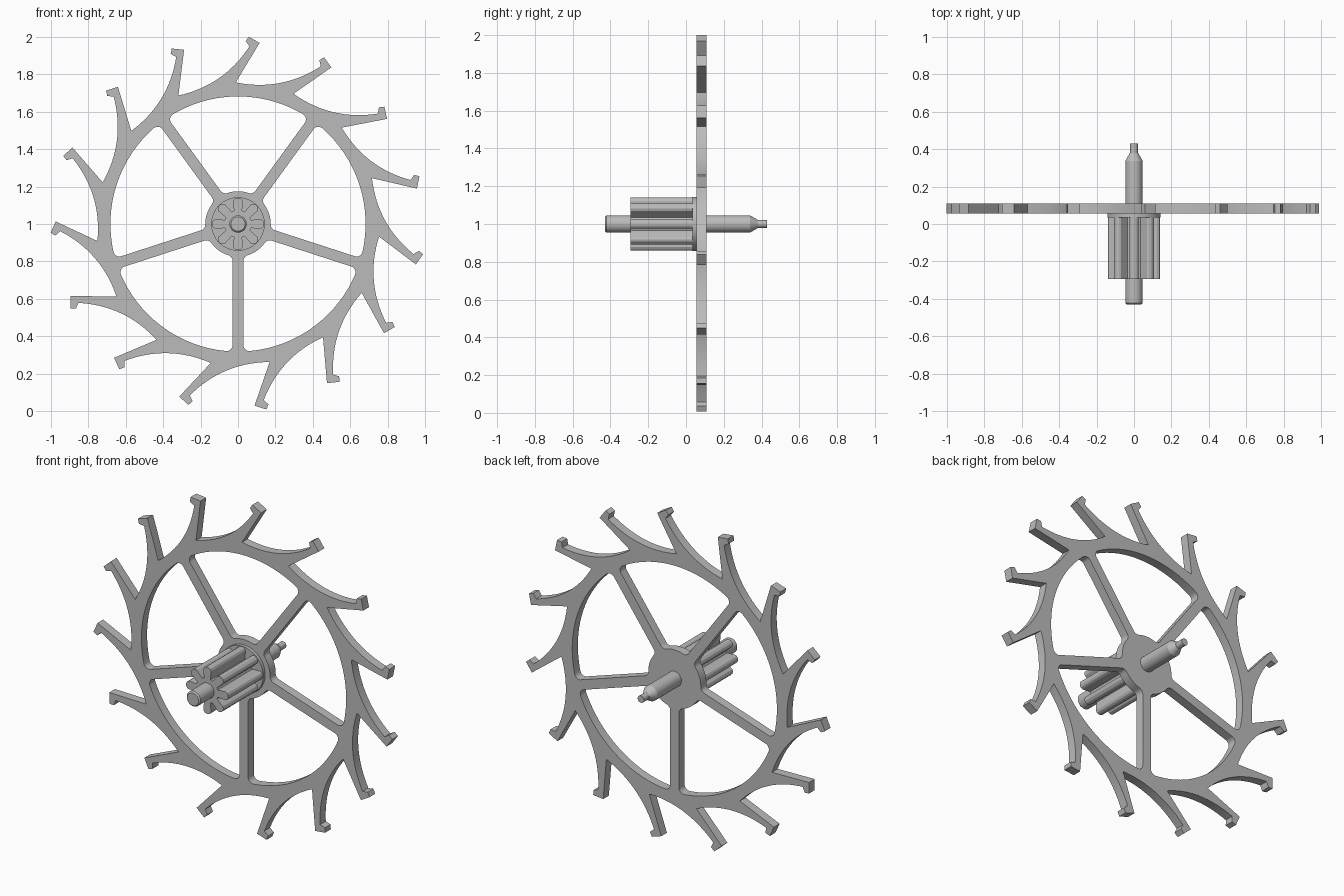
import bpy, bmesh, math
from mathutils import Vector

CENTRE_Z = 1.0
TEETH, SPOKES, LEAVES = 15, 5, 8

cube = bpy.data.objects.get("Cube")
if cube:
    bpy.data.objects.remove(cube, do_unlink=True)

steel = bpy.data.materials.new("grey steel")
steel.use_nodes = True
GREY = (0.5, 0.5, 0.5, 1)
steel.diffuse_color = GREY
steel.node_tree.nodes["Principled BSDF"].inputs["Base Color"].default_value = GREY


def polar(radius, degrees):
    """Point measured clockwise from the top."""
    a = math.radians(degrees)
    return Vector((radius * math.sin(a), radius * math.cos(a)))


def turn(u, v, degrees):
    """Point at u along a clockwise direction and v to its clockwise side."""
    return polar(u, degrees) + polar(v, degrees + 90)


def arc(centre, radius, start, end, steps):
    """Arc in (u, v) space, angles in radians."""
    for i in range(steps + 1):
        a = start + (end - start) * i / steps
        yield centre[0] + radius * math.cos(a), centre[1] + radius * math.sin(a)


def finish(obj):
    obj.data.materials.clear()
    obj.data.materials.append(steel)
    bpy.ops.object.select_all(action="DESELECT")
    obj.select_set(True)
    bpy.context.view_layer.objects.active = obj
    bpy.ops.object.shade_smooth_by_angle(angle=math.radians(25))


def plate(name, loops, front, back):
    """Filled flat outline with holes, given thickness along y."""
    curve = bpy.data.curves.new(name, "CURVE")
    curve.dimensions = "2D"
    curve.fill_mode = "BOTH"
    curve.extrude = (back - front) / 2
    for loop in loops:
        spline = curve.splines.new("POLY")
        spline.points.add(len(loop) - 1)
        for point, p in zip(spline.points, loop):
            point.co = (p[0], p[1], 0, 1)
        spline.use_cyclic_u = True
    obj = bpy.data.objects.new(name, curve)
    bpy.context.collection.objects.link(obj)
    obj.location = (0, (front + back) / 2, CENTRE_Z)
    obj.rotation_euler.x = math.pi / 2
    bpy.ops.object.select_all(action="DESELECT")
    obj.select_set(True)
    bpy.context.view_layer.objects.active = obj
    bpy.ops.object.convert(target="MESH")
    obj = bpy.context.object
    bm = bmesh.new()
    bm.from_mesh(obj.data)
    bmesh.ops.remove_doubles(bm, verts=bm.verts, dist=1e-5)
    bmesh.ops.recalc_face_normals(bm, faces=bm.faces)
    bm.to_mesh(obj.data)
    bm.free()
    finish(obj)


def lathe(name, profile, steps=40):
    """Turned part about the y axis from (radius, y) points."""
    bm = bmesh.new()
    verts = [bm.verts.new((r, y, 0)) for r, y in profile]
    edges = [bm.edges.new(pair) for pair in zip(verts, verts[1:])]
    bmesh.ops.spin(bm, geom=verts + edges, cent=(0, 0, 0), axis=(0, 1, 0),
                   angle=2 * math.pi, steps=steps)
    bmesh.ops.remove_doubles(bm, verts=bm.verts, dist=1e-5)
    bmesh.ops.recalc_face_normals(bm, faces=bm.faces)
    mesh = bpy.data.meshes.new(name)
    bm.to_mesh(mesh)
    bm.free()
    obj = bpy.data.objects.new(name, mesh)
    bpy.context.collection.objects.link(obj)
    obj.location.z = CENTRE_Z
    finish(obj)


def tooth(base):
    """Curved flank, hooked tip, then the straight flank to the next valley."""
    start, end = polar(0.757, base - 24.9), polar(0.952, base + 3.7)
    chord = end - start
    inward = Vector((chord.y, -chord.x)).normalized()
    control = (start + end) / 2 + inward * 0.094
    for i in range(17):
        t = i / 16
        yield start * (1 - t) ** 2 + control * 2 * t * (1 - t) + end * t * t
    yield polar(0.978, base + 2.4)
    yield polar(1.003, base + 3.3)
    yield polar(0.975, base + 6.8)


def window(spoke, rim=0.682, hub=0.175, half=0.029, fillet=0.032):
    """Opening with rounded corners between one spoke and the next."""
    middle = math.pi / SPOKES
    v = half + fillet
    uo = math.sqrt((rim - fillet) ** 2 - v * v)
    ui = math.sqrt((hub + fillet) ** 2 - v * v)
    ao, ai = math.atan2(v, uo), math.atan2(v, ui)
    side = list(arc((0, 0), rim, middle, ao, 16))
    side += list(arc((uo, v), fillet, ao, -math.pi / 2, 8))[1:]
    side += arc((ui, v), fillet, -math.pi / 2, ai - math.pi, 6)
    side += list(arc((0, 0), hub, ai, middle, 6))[1:]
    step = 360 / SPOKES
    first = [turn(u, w, spoke) for u, w in side]
    second = [turn(u, -w, spoke + step) for u, w in reversed(side)]
    return first + second[1:-1]


# Toothed wheel with five spokes
outline = [p for k in range(TEETH) for p in tooth(k * 360 / TEETH)]
openings = [window(180 + k * 360 / SPOKES) for k in range(SPOKES)]
plate("escape_wheel", [outline] + openings, 0.055, 0.109)

# Pinion with eight narrow leaves
leaf = [(0.07, -0.022), (0.122, -0.025), (0.134, -0.019), (0.14, -0.008),
        (0.14, 0.008), (0.134, 0.019), (0.122, 0.025), (0.07, 0.022)]
leaves = [turn(u, v, k * 360 / LEAVES) for k in range(LEAVES) for u, v in leaf]
plate("pinion", [leaves], -0.293, 0.04)

# Collar between pinion and wheel
lathe("collar", [(0, 0.035), (0.143, 0.035), (0.143, 0.06), (0, 0.06)], 64)

# Shaft with chamfered front end and a thin rear pivot
lathe("shaft", [(0, -0.43), (0.038, -0.43), (0.046, -0.422), (0.046, 0.338),
                (0.022, 0.38), (0.021, 0.38), (0.021, 0.43), (0, 0.43)])
